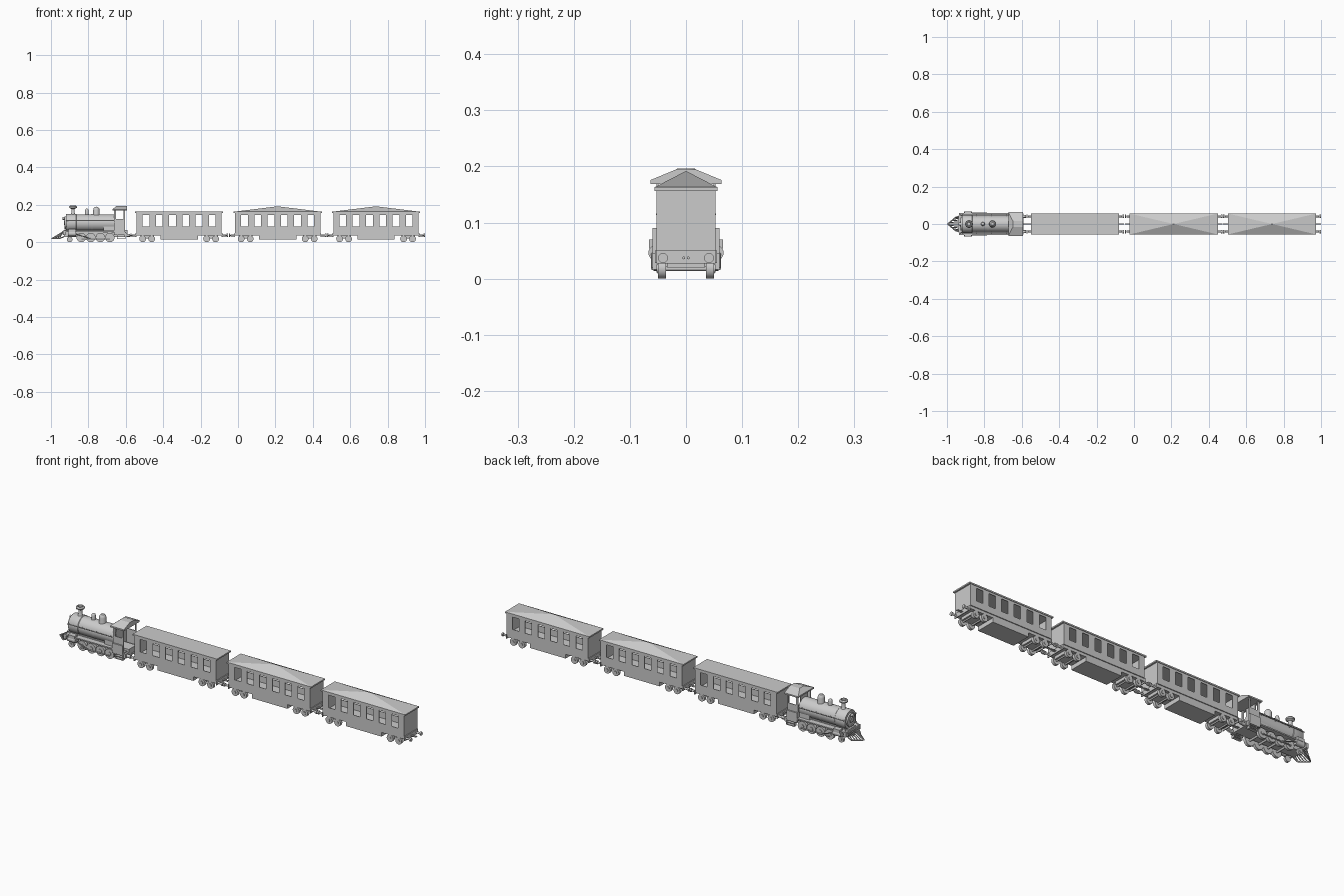
import bpy, bmesh, math
from mathutils import Matrix, Vector

if "Cube" in bpy.data.objects:
    bpy.data.objects.remove(bpy.data.objects["Cube"])


def finish(name, bm, smooth=False):
    bmesh.ops.recalc_face_normals(bm, faces=bm.faces)
    me = bpy.data.meshes.new(name)
    bm.to_mesh(me)
    bm.free()
    ob = bpy.data.objects.new(name, me)
    bpy.context.collection.objects.link(ob)
    if smooth:
        bpy.ops.object.select_all(action='DESELECT')
        ob.select_set(True)
        bpy.context.view_layer.objects.active = ob
        bpy.ops.object.shade_smooth_by_angle(angle=math.radians(35))
    return ob


def add_box(bm, x0, x1, y0, y1, z0, z1):
    m = Matrix.Translation(((x0 + x1) / 2, (y0 + y1) / 2, (z0 + z1) / 2))
    bmesh.ops.create_cube(bm, size=1, matrix=m @ Matrix.Diagonal((x1 - x0, y1 - y0, z1 - z0, 1)))


def add_rod(bm, a, b, r, r2=None, n=16):
    a, b = Vector(a), Vector(b)
    m = Matrix.Translation((a + b) / 2) @ (b - a).to_track_quat('Z', 'Y').to_matrix().to_4x4()
    bmesh.ops.create_cone(bm, cap_ends=True, segments=n, radius1=r,
                          radius2=r if r2 is None else r2, depth=(b - a).length, matrix=m)


def boxes(name, items):
    bm = bmesh.new()
    for i in items:
        add_box(bm, *i)
    return finish(name, bm)


def rods(name, items, n=16):
    bm = bmesh.new()
    for i in items:
        add_rod(bm, *i, n=n)
    return finish(name, bm, True)


def lathe(name, pts, loc, axis='Z', n=24):
    # pts are (radius, height) pairs
    bm = bmesh.new()
    vs = [bm.verts.new((r, 0, h)) for r, h in pts]
    es = [bm.edges.new(p) for p in zip(vs, vs[1:])]
    bmesh.ops.spin(bm, geom=vs + es, cent=(0, 0, 0), axis=(0, 0, 1), angle=2 * math.pi, steps=n)
    bmesh.ops.remove_doubles(bm, verts=bm.verts, dist=1e-5)
    if axis == 'X':
        bm.transform(Matrix.Rotation(math.pi / 2, 4, 'Y'))
    bm.transform(Matrix.Translation(loc))
    return finish(name, bm, True)


def wheel_items(x, y, s, r, w):
    # tread, flange and hub of one wheel
    return [((x, s * y, r), (x, s * (y + w), r), r),
            ((x, s * (y - .002), r), (x, s * y, r), r * 1.0),
            ((x, s * (y + w), r), (x, s * (y + w + .003), r), r * .4)]


def carriage(cx, k, peaked):
    L, W, Z0, Z1 = .228, .053, .05, .156
    # walls: a grid of panels with the window cells left open
    bm = bmesh.new()
    xs = [-L]
    for i in range(6):
        c = -.1775 + i * .071
        xs += [c - .018, c + .018]
    xs.append(L)
    zs = [Z0, .083, .146, Z1]

    def quad(*p):
        bm.faces.new([bm.verts.new((cx + a, b, c)) for a, b, c in p])
    for y in (-W, W):
        for i in range(len(xs) - 1):
            for j in range(3):
                if i % 2 and j == 1:
                    continue
                quad((xs[i], y, zs[j]), (xs[i + 1], y, zs[j]),
                     (xs[i + 1], y, zs[j + 1]), (xs[i], y, zs[j + 1]))
    for x in (-L, L):
        for j in range(3):
            quad((x, -W, zs[j]), (x, W, zs[j]), (x, W, zs[j + 1]), (x, -W, zs[j + 1]))
    quad((-L, -W, Z0), (L, -W, Z0), (L, W, Z0), (-L, W, Z0))
    bmesh.ops.remove_doubles(bm, verts=bm.verts, dist=1e-5)
    ob = finish(f"carriage_{k}_body", bm)
    mod = ob.modifiers.new("thickness", 'SOLIDIFY')
    mod.thickness = .003
    # roof slab, with a raised centre on the two rear carriages
    bm = bmesh.new()
    add_box(bm, cx - .236, cx + .236, -.056, .056, Z1, .163)
    if peaked:
        top = [f for f in bm.faces if f.normal.z > .9 or f.calc_center_median().z > .1629]
        for v in bmesh.ops.poke(bm, faces=top)['verts']:
            v.co.z = .192
    finish(f"carriage_{k}_roof", bm)
    # underframe and equipment box
    boxes(f"carriage_{k}_underframe", [
        (cx - L, cx + L, -.05, .05, .035, .049),
        (cx - .232, cx - L, -.053, .053, .027, .05), (cx + L, cx + .232, -.053, .053, .027, .05),
        (cx - .1, cx + .1, -.05, .05, .014, .035)])
    # bogies
    wl, fr = [], []
    for b in (-.171, .171):
        fr.append((cx + b - .036, cx + b + .036, -.034, .034, .02, .036))
        for d in (-.024, .024):
            x = cx + b + d
            wl.append(((x, -.04, .018), (x, .04, .018), .004))
            for s in (-1, 1):
                wl += wheel_items(x, .038, s, .018, .012)
    boxes(f"carriage_{k}_bogie_frames", fr)
    rods(f"carriage_{k}_wheels", wl, 20)
    # buffers and couplings
    bf = []
    for e in (-1, 1):
        for s in (-1, 1):
            x = cx + e * .232
            bf += [((x, s * .041, .037), (x + e * .02, s * .041, .037), .005),
                   ((x + e * .022, s * .041, .037), (x + e * .029, s * .041, .037), .009)]
            bf.append(((x, s * .004, .037), (x + e * .029, s * .004, .037), .0025))
    rods(f"carriage_{k}_buffers", bf, 12)


for k, (cx, peaked) in enumerate([(-.315, False), (.212, True), (.738, True)], 1):
    carriage(cx, k, peaked)

# boiler with smokebox front
BZ = .104
lathe("boiler", [(0, -.93), (.012, -.93), (.014, -.926), (.032, -.924), (.034, -.92), (.045, -.92),
                 (.047, -.917), (.047, -.865), (.045, -.863), (.045, -.66), (0, -.66)], (0, 0, BZ), 'X', 32)
lathe("boiler_bands", [(.0465, -.005), (.0465, .005)], (-.78, 0, BZ), 'X', 32)
lathe("smokebox_door_ring", [(.028, -.928), (.034, -.928), (.034, -.92), (.028, -.92), (.028, -.928)],
      (0, 0, BZ), 'X', 32)
# chimney and domes
lathe("chimney", [(.016, .14), (.011, .153), (.009, .158), (.009, .178), (.02, .184), (.021, .19),
                  (.016, .196), (.011, .196), (.008, .17)], (-.882, 0, 0))
lathe("sand_dome", [(.011, .142), (.010, .152), (.010, .168), (.008, .175), (.004, .179), (0, .18)], (-.808, 0, 0))
lathe("steam_dome", [(.02, .14), (.017, .152), (.017, .172), (.015, .181), (.009, .188), (0, .19)], (-.757, 0, 0))
# frame, running boards and front beam
boxes("locomotive_frame", [(-.93, -.59, -.03, .03, .028, .065),
                           (-.925, -.66, -.058, .058, .056, .062),
                           (-.935, -.923, -.058, .058, .038, .062),
                           (-.905, -.865, -.03, .03, .06, .075),
                           (-.72, -.66, -.04, .04, .05, .1)])
# cab
items = [(-.663, -.6, -.053, .053, .045, .055),
         (-.663, -.658, -.053, .053, .055, .125), (-.663, -.658, -.03, .03, .125, .172)]
for s in (-1, 1):
    y0, y1 = sorted((s * .049, s * .053))
    items += [(-.658, -.604, y0, y1, .055, .125), (-.663, -.652, y0, y1, .125, .174),
              (-.612, -.604, y0, y1, .125, .174)]
    y0, y1 = sorted((s * .053, s * .06))
    items += [(-.663, -.605, y0, y1, .04, .09)]
boxes("cab", items)
# cab roof: hipped at the front
bm = bmesh.new()
ring = lambda x, w, z: [bm.verts.new((x, s * w, z)) for s in (-1, 1)]
a, b = ring(-.672, .063, .169), ring(-.594, .063, .169)
c, d = ring(-.672, .063, .176), ring(-.594, .063, .176)
e, f = ring(-.648, .017, .195), ring(-.594, .017, .195)
bmesh.ops.convex_hull(bm, input=a + b + c + d + e + f)
bmesh.ops.dissolve_limit(bm, angle_limit=.01, verts=bm.verts, edges=bm.edges)
finish("cab_roof", bm)
# cab steps and rear beam
st = [(-.606, -.59, -.055, .055, .028, .05)]
for s in (-1, 1):
    y0, y1 = sorted((s * .044, s * .06))
    st += [(-.645, -.605, y0, y1, z, z + .004) for z in (.016, .028, .04)]
    st += [(x, x + .003, y0, y1, .016, .045) for x in (-.648, -.605)]
boxes("cab_steps", st)
# wheels, axles and drive rods
wl, rod = [], []
drivers = (-.838, -.787, -.736, -.685)
for x in drivers:
    wl.append(((x, -.04, .025), (x, .04, .025), .005))
    for s in (-1, 1):
        wl += wheel_items(x, .038, s, .025, .012)
        rod.append(((x, s * .05, .018), (x, s * .058, .018), .004))
for s in (-1, 1):
    wl += wheel_items(-.9, .038, s, .015, .01)
    rod.append(((drivers[0], s * .056, .018), (drivers[-1], s * .056, .018), .003))
    rod.append(((-.87, s * .06, .045), (drivers[1], s * .06, .018), .0025))
rods("drive_wheels", wl, 24)
rods("drive_rods", rod, 8)
# cylinders
rods("steam_cylinders", [((-.91, s * .053, .046), (-.865, s * .053, .046), .014) for s in (-1, 1)], 20)
boxes("valve_chests", [(-.906, -.869, min(s * .04, s * .066), max(s * .04, s * .066), .054, .07) for s in (-1, 1)])
# handrails with stanchions
hr = []
for s in (-1, 1):
    hr.append(((-.92, s * .052, .115), (-.66, s * .052, .115), .0018))
    hr += [((x, s * .044, .115), (x, s * .053, .115), .0018) for x in (-.915, -.84, -.76, -.68)]
    hr.append(((-.928, s * .05, .06), (-.915, s * .04, .09), .002))
rods("handrails", hr, 8)
# pilot: sloping bars meeting at a pointed tip
pb = []
for i in range(-4, 5):
    t = i / 4
    pb.append(((-.935, t * .042, .056), (-.995 + .04 * abs(t), t * .034, .02), .0026))
for s in (-1, 1):
    pb.append(((-.996, 0, .02), (-.953, s * .036, .02), .0035))
    pb.append(((-.953, s * .036, .02), (-.93, s * .036, .03), .003))
pb.append(((-.935, -.045, .056), (-.935, .045, .056), .004))
rods("pilot", pb, 8)
# front lamp and rear coupling
rods("headlamp", [((-.938, 0, .128), (-.92, 0, .128), .008)], 16)
rods("tender_coupling", [((-.59, s * .041, .037), (-.577, s * .041, .037), .008) for s in (-1, 1)]
     + [((-.6, s * .004, .037), (-.572, s * .004, .037), .0025) for s in (-1, 1)], 12)
